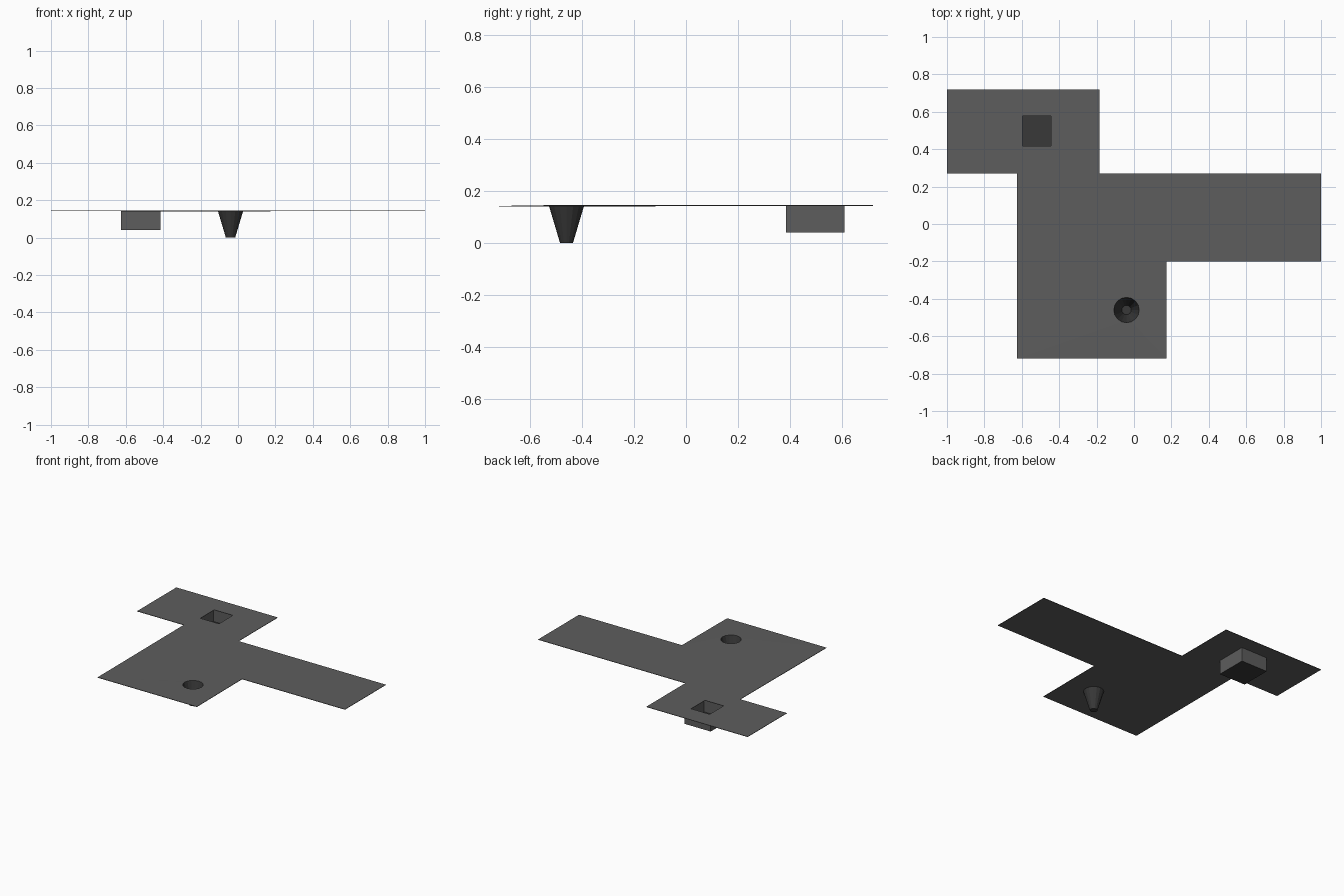
import bpy, bmesh
from math import cos, sin, pi

if "Cube" in bpy.data.objects:
    bpy.data.objects.remove(bpy.data.objects["Cube"])

TOP = 0.145
PIT = (-0.52, 0.497)
CUP = (-0.04, -0.46)
SIDES = 16


def material(name, g):
    m = bpy.data.materials.new(name)
    m.diffuse_color = (g, g, g, 1)
    m.use_nodes = True
    m.node_tree.nodes["Principled BSDF"].inputs["Base Color"].default_value = m.diffuse_color
    return m


DARK = material("dark_grey", 0.11)
BLACK = material("near_black", 0.04)


def ring(centre, radius, z):
    return [(centre[0] + radius * cos(2 * pi * i / SIDES),
             centre[1] + radius * sin(2 * pi * i / SIDES), z) for i in range(SIDES)]


def rect(centre, hx, hy, z):
    return [(centre[0] + sx * hx, centre[1] + sy * hy, z)
            for sx, sy in ((-1, -1), (1, -1), (1, 1), (-1, 1))]


def finish(name, bm, *mats):
    mesh = bpy.data.meshes.new(name)
    bm.to_mesh(mesh)
    bm.free()
    for m in mats:
        mesh.materials.append(m)
    obj = bpy.data.objects.new(name, mesh)
    bpy.context.collection.objects.link(obj)
    return obj


def open_cup(name, top, bottom, wall_mat, base_mat):
    """Thin-walled vessel with an open top and a closed base."""
    bm = bmesh.new()
    a = [bm.verts.new(p) for p in top]
    b = [bm.verts.new(p) for p in bottom]
    n = len(a)
    for i in range(n):
        j = (i + 1) % n
        bm.faces.new((b[i], b[j], a[j], a[i]))
    bm.faces.new(b[::-1]).material_index = 1
    return finish(name, bm, wall_mat, base_mat)


# Thin floor sheet with a square and a round opening
outline = [(-1, 0.72), (-1, 0.27), (-0.625, 0.27), (-0.625, -0.72), (0.173, -0.72),
           (0.173, -0.2), (1, -0.2), (1, 0.27), (-0.185, 0.27), (-0.185, 0.72)]
bm = bmesh.new()
edges = []
for loop in ([(x, y, TOP) for x, y in outline],
             rect(PIT, 0.075, 0.08, TOP), ring(CUP, 0.068, TOP)):
    vs = [bm.verts.new(p) for p in loop]
    edges += [bm.edges.new((vs[i], vs[(i + 1) % len(vs)])) for i in range(len(vs))]
bmesh.ops.triangle_fill(bm, edges=edges, use_beauty=True, normal=(0, 0, 1))
for f in bm.faces:
    f.normal_update()
    if f.normal.z < 0:
        f.normal_flip()
# front edge dips very slightly
for v in bm.verts:
    if v.co.y < -0.7:
        v.co.z -= 0.003
floor = finish("floor_sheet", bm, DARK)
solid = floor.modifiers.new("thickness", 'SOLIDIFY')
solid.thickness = 0.003
solid.offset = -1

# Square pit, wider than its opening
open_cup("square_pit", rect(PIT, 0.106, 0.113, TOP - 0.001),
         rect(PIT, 0.106, 0.113, 0.04), DARK, BLACK)

# Tapered round cup
open_cup("round_cup", ring(CUP, 0.068, TOP - 0.001), ring(CUP, 0.025, 0.0), BLACK, BLACK)
